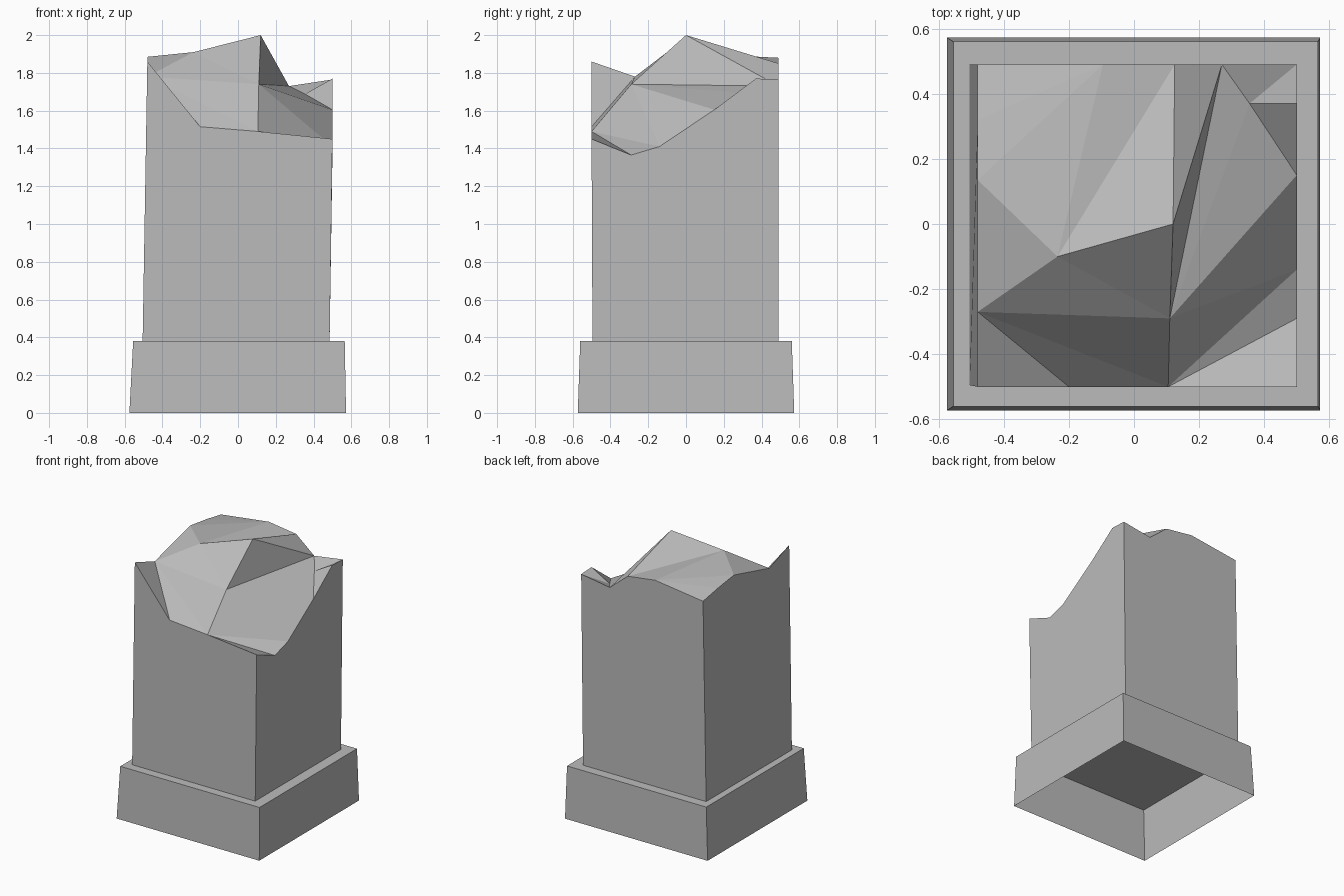
import bpy
import bmesh

default = bpy.data.objects.get("Cube")
if default:
    bpy.data.objects.remove(default)

# One plain stone colour
stone = bpy.data.materials.new("grey stone")
stone.use_nodes = True
grey = (0.5, 0.5, 0.5, 1)
stone.diffuse_color = grey
stone.node_tree.nodes["Principled BSDF"].inputs["Base Color"].default_value = grey

LEDGE = 0.38             # height of the plinth top
LEFT, RIGHT = -0.48, 0.5   # side walls at the broken rim
FRONT, BACK = -0.5, 0.49


def finish(name, bm):
    """Turn a bmesh into a flat-shaded stone object."""
    bmesh.ops.recalc_face_normals(bm, faces=bm.faces)
    mesh = bpy.data.meshes.new(name)
    bm.to_mesh(mesh)
    bm.free()
    mesh.materials.append(stone)
    obj = bpy.data.objects.new(name, mesh)
    bpy.context.collection.objects.link(obj)
    return obj


# Plinth: tapered block, hollow and open underneath
bm = bmesh.new()
bmesh.ops.create_cube(bm, size=1)
for v in bm.verts:
    top = v.co.z > 0
    if v.co.x > 0:
        v.co.x = 0.565 if top else 0.572
    else:
        v.co.x = -0.555 if top else -0.575
    v.co.y = (0.56 if top else 0.573) * (1 if v.co.y > 0 else -1)
    v.co.z = LEDGE if top else 0
bm.normal_update()
under = [f for f in bm.faces if f.normal.z < -0.9]
bmesh.ops.delete(bm, geom=under, context="FACES_ONLY")
finish("plinth", bm)

# Broken pillar: named points on the fracture and at the foot
points = {
    # foot corners
    "foot_fl": (-0.505, -0.495, LEDGE),
    "foot_fr": (0.485, -0.495, LEDGE),
    "foot_br": (0.485, BACK, LEDGE),
    "foot_bl": (-0.505, BACK, LEDGE),
    # inner fracture points
    "peak": (0.12, 0, 2),
    "step": (0.11, -0.29, 1.74),
    "crest": (-0.235, -0.1, 1.91),
    "chip": (0.355, 0.37, 1.688),
    # front rim
    "front_left": (LEFT, FRONT, 1.86),
    "front_low": (-0.2, FRONT, 1.515),
    "front_mid": (0.105, FRONT, 1.49),
    "front_right": (RIGHT, FRONT, 1.45),
    # right rim
    "right_dip": (RIGHT, -0.29, 1.365),
    "right_low": (RIGHT, -0.14, 1.41),
    "right_mid": (RIGHT, 0.15, 1.605),
    "right_high": (RIGHT, 0.37, 1.77),
    # back rim
    "back_right": (RIGHT, BACK, 1.765),
    "notch": (0.27, BACK, 1.73),
    "back_mid": (0.125, BACK, 1.85),
    "back_high": (-0.095, BACK, 1.88),
    "back_left": (LEFT, BACK, 1.83),
    # left rim
    "left_back": (LEFT, 0.32, 1.86),
    "left_high": (LEFT, 0.135, 1.885),
    "left_low": (LEFT, -0.27, 1.78),
}

walls = [
    "foot_fl foot_fr front_right front_mid front_low front_left",
    "foot_fr foot_br back_right right_high right_mid right_low right_dip front_right",
    "foot_br foot_bl back_left back_high back_mid notch back_right",
    "foot_bl foot_fl front_left left_low left_high left_back back_left",
]

fracture = [
    # front slope
    "front_left front_low left_low",
    "left_low front_low front_mid",
    "left_low front_mid step",
    "left_low step crest",
    "crest step peak",
    # right slope
    "front_mid front_right right_dip",
    "front_mid right_dip right_low",
    "front_mid right_low step",
    "step right_low right_mid",
    "step right_mid chip",
    "step chip notch",
    # notch at the back right
    "step notch peak",
    "peak notch back_mid",
    "chip right_mid right_high",
    "chip right_high back_right",
    "chip back_right notch",
    # back slope
    "crest peak back_mid",
    "crest back_mid back_high",
    "crest back_high left_high",
    "left_high back_high left_back",
    "left_back back_high back_left",
    "left_low crest left_high",
]

bm = bmesh.new()
verts = {name: bm.verts.new(co) for name, co in points.items()}
for face in walls + fracture:
    bm.faces.new([verts[name] for name in face.split()])
finish("broken_pillar", bm)
